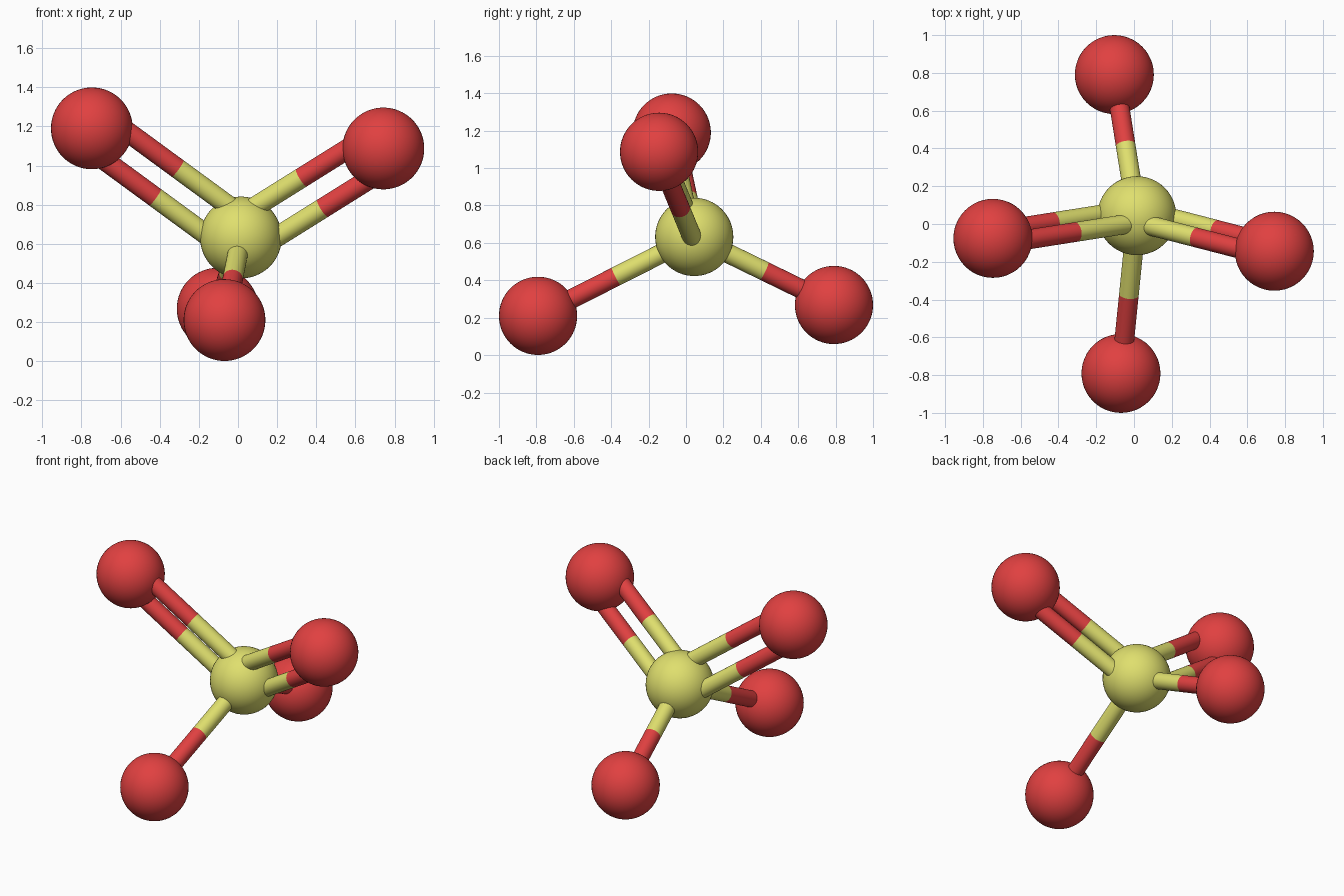
import bpy, bmesh
from mathutils import Vector

if "Cube" in bpy.data.objects:
    bpy.data.objects.remove(bpy.data.objects["Cube"])

ATOM_R, BOND_R, GAP = 0.209, 0.052, 0.097


def material(name, rgb):
    m = bpy.data.materials.new(name)
    m.diffuse_color = (*rgb, 1)
    m.use_nodes = True
    m.node_tree.nodes["Principled BSDF"].inputs["Base Color"].default_value = m.diffuse_color
    return m


YELLOW = material("yellow", (0.74, 0.74, 0.155))
RED = material("red", (0.75, 0.052, 0.052))


def finish(bm, name, mats):
    mesh = bpy.data.meshes.new(name)
    bm.to_mesh(mesh)
    bm.free()
    for m in mats:
        mesh.materials.append(m)
    ob = bpy.data.objects.new(name, mesh)
    bpy.context.collection.objects.link(ob)
    return ob


def atom(name, pos, mat):
    bm = bmesh.new()
    bmesh.ops.create_uvsphere(bm, u_segments=48, v_segments=32, radius=ATOM_R)
    for f in bm.faces:
        f.smooth = True
    finish(bm, name, [mat]).location = pos


def bond(name, start, end):
    # tube cut at its middle: yellow near the centre atom, red near the outer one
    axis = end - start
    bm = bmesh.new()
    bmesh.ops.create_cone(bm, cap_ends=True, segments=32, radius1=BOND_R,
                          radius2=BOND_R, depth=axis.length)
    bmesh.ops.bisect_plane(bm, geom=bm.verts[:] + bm.edges[:] + bm.faces[:],
                           plane_co=(0, 0, 0), plane_no=(0, 0, 1))
    for f in bm.faces:
        f.smooth = len(f.verts) == 4
        f.material_index = int(f.calc_center_median().z > 0)
    ob = finish(bm, name, [YELLOW, RED])
    ob.rotation_mode = 'QUATERNION'
    ob.rotation_quaternion = axis.to_track_quat('Z', 'Y')
    ob.location = (start + end) / 2


centre = Vector((0.015, 0.044, 0.632))
outer = {  # position, double bond?
    "left": (Vector((-0.747, -0.076, 1.190)), True),
    "right": (Vector((0.743, -0.144, 1.087)), True),
    "front": (Vector((-0.069, -0.791, 0.210)), False),
    "back": (Vector((-0.104, 0.791, 0.268)), False),
}

atom("centre_atom", centre, YELLOW)

# double bonds lie side by side in the plane shared by the two upper atoms
bisector = sum(((p - centre).normalized() for p, d in outer.values() if d), Vector())

for side, (pos, double) in outer.items():
    atom(side + "_atom", pos, RED)
    if double:
        d = (pos - centre).normalized()
        off = (bisector - d * bisector.dot(d)).normalized() * GAP
        bond(side + "_upper_bond", centre + off, pos + off)
        bond(side + "_lower_bond", centre - off, pos - off)
    else:
        bond(side + "_bond", centre, pos)
